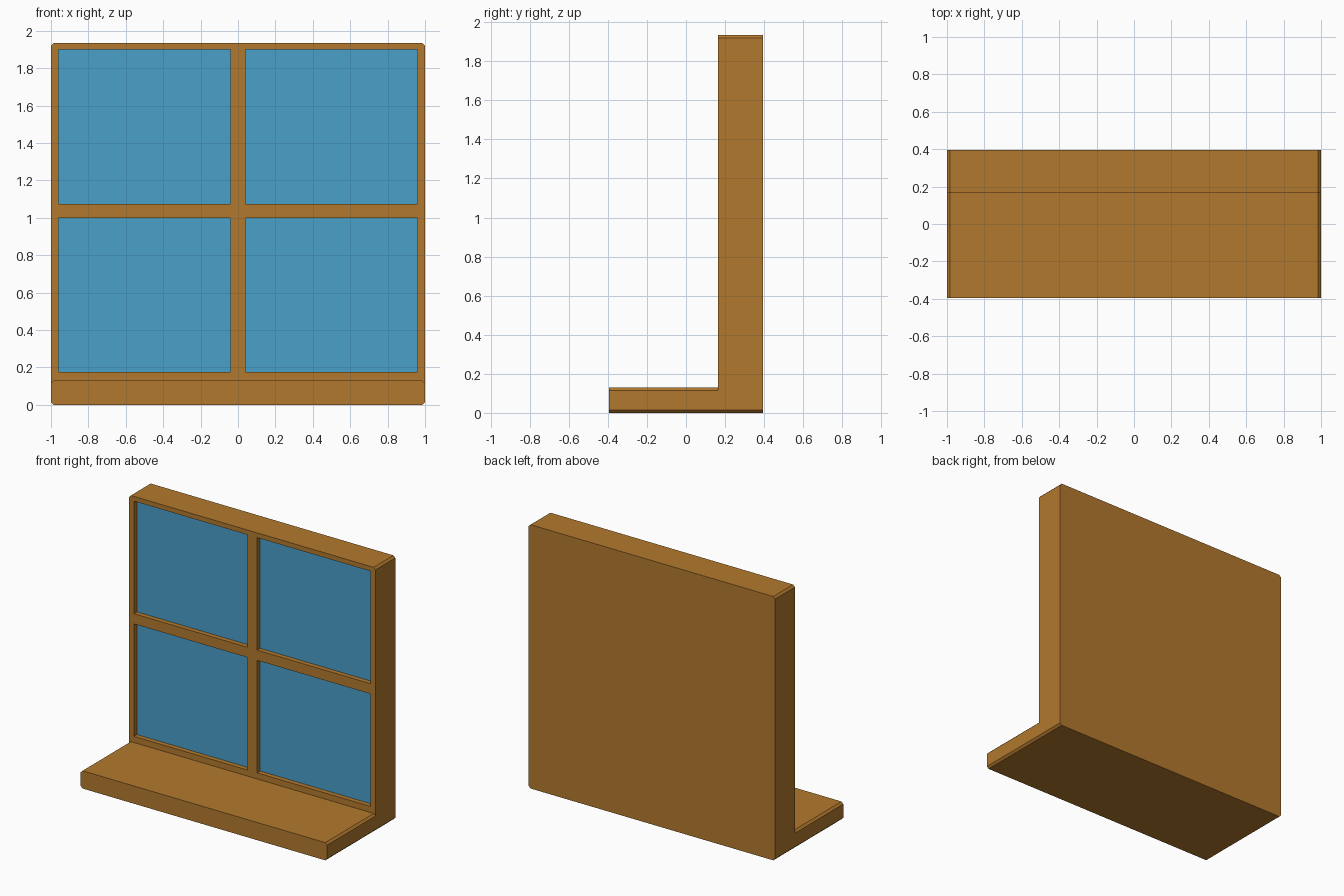
import bpy, bmesh

if "Cube" in bpy.data.objects:
    bpy.data.objects.remove(bpy.data.objects["Cube"])

Y_FRONT, Y_WALL, Y_BACK = -0.395, 0.165, 0.395
CHAMFER = 0.015
REVEAL = 0.035      # how far the glass sits behind the frame face
POCKET = 0.06       # full depth of the recess cut


def material(name, color):
    m = bpy.data.materials.new(name)
    m.diffuse_color = color
    m.use_nodes = True
    m.node_tree.nodes["Principled BSDF"].inputs["Base Color"].default_value = m.diffuse_color
    return m


wood = material("wood", (0.45, 0.19, 0.027, 1))
blue = material("glass", (0.067, 0.35, 0.584, 1))


def block(name, x, y, z, mat=None, chamfer=0.0):
    """Front outline, optionally with cut corners, extruded along y."""
    (x0, x1), (y0, y1), (z0, z1), c = x, y, z, chamfer
    if c:
        outline = [(x0 + c, z0), (x1 - c, z0), (x1, z0 + c), (x1, z1 - c),
                   (x1 - c, z1), (x0 + c, z1), (x0, z1 - c), (x0, z0 + c)]
    else:
        outline = [(x0, z0), (x1, z0), (x1, z1), (x0, z1)]
    bm = bmesh.new()
    face = bm.faces.new([bm.verts.new((px, y0, pz)) for px, pz in outline])
    ext = bmesh.ops.extrude_face_region(bm, geom=[face], use_keep_orig=True)
    verts = [v for v in ext["geom"] if isinstance(v, bmesh.types.BMVert)]
    bmesh.ops.translate(bm, verts=verts, vec=(0, y1 - y0, 0))
    bmesh.ops.recalc_face_normals(bm, faces=bm.faces[:])
    me = bpy.data.meshes.new(name)
    bm.to_mesh(me)
    bm.free()
    if mat:
        me.materials.append(mat)
    ob = bpy.data.objects.new(name, me)
    bpy.context.collection.objects.link(ob)
    return ob


# Frame slab and the sill projecting in front of it
frame = block("window_frame", (-1, 1), (Y_WALL, Y_BACK), (0, 1.935), wood, CHAMFER)
block("window_sill", (-1, 1), (Y_FRONT, Y_WALL), (0, 0.13), wood, CHAMFER)

# Four recessed panes: pocket cut into the frame, glass set inside
for col, x in (("left", (-0.96, -0.04)), ("right", (0.04, 0.96))):
    for row, z in (("lower", (0.175, 1.0)), ("upper", (1.075, 1.9))):
        cutter = block("pane_cutter", x, (Y_WALL - 0.1, Y_WALL + POCKET), z, wood)
        cutter.hide_render = True
        mod = frame.modifiers.new("pocket", "BOOLEAN")
        mod.operation = "DIFFERENCE"
        mod.solver = "EXACT"
        mod.object = cutter
        bpy.context.view_layer.objects.active = frame
        bpy.ops.object.modifier_apply(modifier=mod.name)
        bpy.data.objects.remove(cutter)
        block(f"glass_{row}_{col}", x, (Y_WALL + REVEAL, Y_WALL + POCKET), z, blue)
